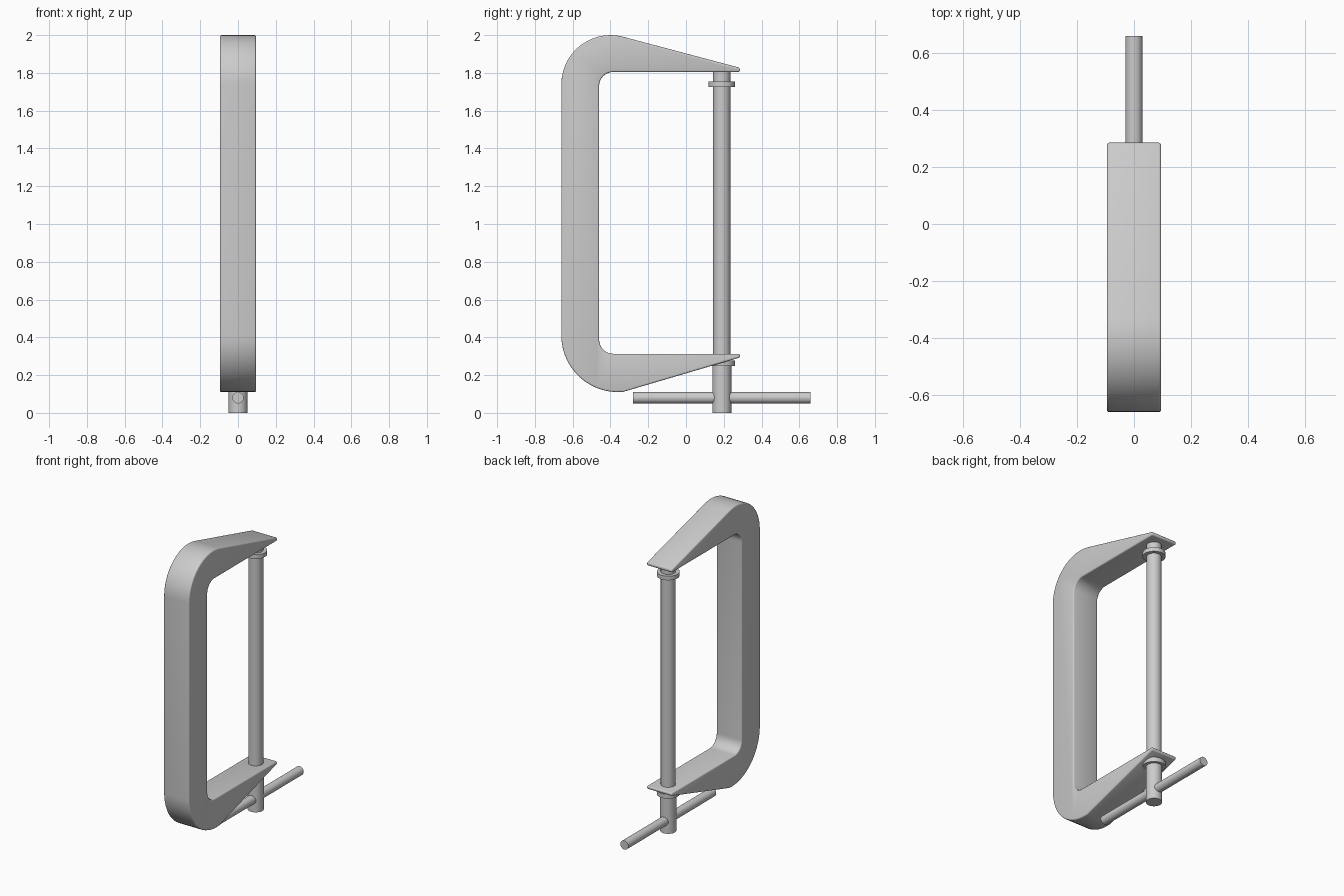
import bpy, bmesh, math
from mathutils import Matrix, Vector

if "Cube" in bpy.data.objects:
    bpy.data.objects.remove(bpy.data.objects["Cube"])

steel = bpy.data.materials.new("grey_steel")
steel.diffuse_color = (0.6, 0.6, 0.6, 1)
steel.use_nodes = True
steel.node_tree.nodes["Principled BSDF"].inputs["Base Color"].default_value = steel.diffuse_color


def add_object(name, bm):
    bmesh.ops.recalc_face_normals(bm, faces=bm.faces)
    me = bpy.data.meshes.new(name)
    bm.to_mesh(me)
    bm.free()
    me.materials.append(steel)
    ob = bpy.data.objects.new(name, me)
    bpy.context.collection.objects.link(ob)
    bpy.ops.object.select_all(action='DESELECT')
    ob.select_set(True)
    bpy.context.view_layer.objects.active = ob
    return ob


def arc(cy, cz, r, a0, a1, n):
    angles = [math.radians(a0 + (a1 - a0) * i / n) for i in range(n + 1)]
    return [(cy + r * math.cos(a), cz + r * math.sin(a)) for a in angles]


def rod(name, start, end, radius, sides=32):
    a, b = Vector(start), Vector(end)
    turn = (b - a).to_track_quat('Z', 'Y').to_matrix().to_4x4()
    bm = bmesh.new()
    bmesh.ops.create_cone(bm, cap_ends=True, segments=sides, radius1=radius,
                          radius2=radius, depth=(b - a).length,
                          matrix=Matrix.Translation((a + b) / 2) @ turn)
    add_object(name, bm)
    bpy.ops.object.shade_smooth_by_angle(angle=math.radians(35))


# C-shaped frame: side profile (y, z) with tapering arms, extruded across x
profile = (arc(-0.40, 1.74, 0.26, 75, 180, 14)            # upper outer bend
           + arc(-0.36, 0.41, 0.30, 180, 275, 14)         # lower outer bend
           + [(0.285, 0.293), (0.285, 0.313)]             # lower jaw tip
           + arc(-0.385, 0.388, 0.075, 270, 180, 8)       # lower inner bend
           + arc(-0.385, 1.73, 0.075, 180, 90, 8)         # upper inner bend
           + [(0.285, 1.805), (0.285, 1.827)])            # upper jaw tip
HALF = 0.095
bm = bmesh.new()
face = bm.faces.new([bm.verts.new((-HALF, y, z)) for y, z in profile])
out = bmesh.ops.extrude_face_region(bm, geom=[face])
bmesh.ops.translate(bm, vec=(2 * HALF, 0, 0),
                    verts=[v for v in out["geom"] if isinstance(v, bmesh.types.BMVert)])
frame = add_object("clamp_frame", bm)
bevel = frame.modifiers.new("soft_edges", 'BEVEL')
bevel.width = 0.008
bevel.segments = 3
bevel.limit_method = 'ANGLE'
bevel.angle_limit = math.radians(40)
bpy.ops.object.modifier_apply(modifier=bevel.name)
bpy.ops.object.shade_smooth_by_angle(angle=math.radians(35))

# Screw with its head, and a collar below each jaw
Y = 0.19
rod("screw", (0, Y, 0.25), (0, Y, 1.805), 0.046)
rod("screw_head", (0, Y, 0), (0, Y, 0.26), 0.05)
rod("lower_collar", (0, Y, 0.247), (0, Y, 0.277), 0.07)
rod("upper_collar", (0, Y, 1.726), (0, Y, 1.754), 0.07)

# Sliding handle through the screw head
rod("turning_handle", (0, -0.28, 0.08), (0, 0.66, 0.08), 0.03)
